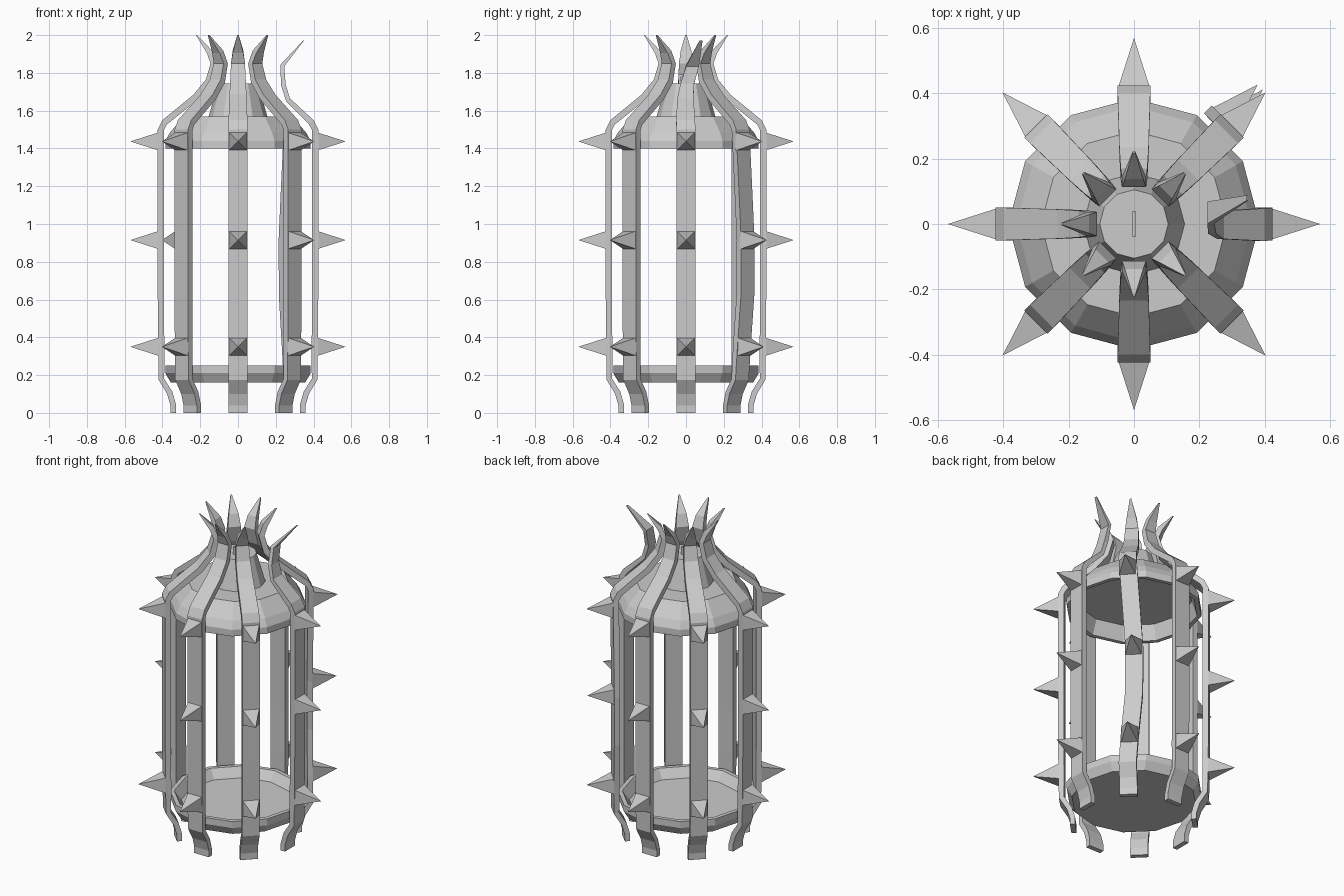
import bpy, bmesh
from math import sin, cos, pi, hypot, radians

if "Cube" in bpy.data.objects:
    bpy.data.objects.remove(bpy.data.objects["Cube"])


def finish(bm, name):
    bmesh.ops.recalc_face_normals(bm, faces=bm.faces)
    me = bpy.data.meshes.new(name)
    bm.to_mesh(me)
    bm.free()
    ob = bpy.data.objects.new(name, me)
    bpy.context.collection.objects.link(ob)
    return ob


def lathe(name, prof, n=12):
    """Turn a closed profile (ends on the axis) into an n-sided solid."""
    bm = bmesh.new()
    rings = []
    for r, z in prof:
        if r == 0:
            rings.append([bm.verts.new((0, 0, z))] * n)
        else:
            rings.append([bm.verts.new((r * cos(2 * pi * i / n), r * sin(2 * pi * i / n), z))
                          for i in range(n)])
    for a, b in zip(rings, rings[1:]):
        for i in range(n):
            j = (i + 1) % n
            vs = list(dict.fromkeys([a[i], a[j], b[j], b[i]]))
            bm.faces.new(vs)
    return finish(bm, name)


def bar(name, pts, angle):
    """Flat strip along outer points (radius, z, half width, thickness, sideways shift)."""
    bm = bmesh.new()
    rings = []
    for i, (r, z, w, t, s) in enumerate(pts):
        p, q = pts[max(i - 1, 0)], pts[min(i + 1, len(pts) - 1)]
        dr, dz = q[0] - p[0], q[1] - p[1]
        d = hypot(dr, dz)
        ri, zi = r - t * dz / d, z + t * dr / d
        if i in (0, len(pts) - 1):
            zi = z
        rings.append([bm.verts.new(c) for c in
                      ((r, s - w, z), (r, s + w, z), (ri, s + w, zi), (ri, s - w, zi))])
    for a, b in zip(rings, rings[1:]):
        for i in range(4):
            j = (i + 1) % 4
            bm.faces.new((a[i], a[j], b[j], b[i]))
    bm.faces.new(rings[0])
    bm.faces.new(rings[-1])
    ob = finish(bm, name)
    ob.rotation_euler.z = angle


def spike(name, z, angle, shift=0):
    """Four-sided pyramid pointing outward."""
    h = 0.048
    bm = bmesh.new()
    base = [bm.verts.new((0.42, shift + y * h, z + k * h))
            for y, k in ((-1, -1), (1, -1), (1, 1), (-1, 1))]
    tip = bm.verts.new((0.57, shift, z))
    bm.faces.new(base)
    for i in range(4):
        bm.faces.new((base[i], base[(i + 1) % 4], tip))
    finish(bm, name).rotation_euler.z = angle


# Floor dish and hollow roof with its cap
lathe("floor_dish", [(0, .16), (.355, .16), (.385, .21), (.385, .25),
                     (.36, .25), (.32, .195), (0, .195)])
lathe("roof", [(0, 1.50), (.33, 1.49), (.36, 1.40), (.385, 1.40), (.385, 1.44), (.36, 1.485),
               (.285, 1.57), (.155, 1.57), (.105, 1.745), (0, 1.745)])

# Small hanging loop on the cap
for nm, y, z, sy, sz in (("loop_left", -.033, 1.76, .012, .05), ("loop_right", .033, 1.76, .012, .05),
                         ("loop_top", 0, 1.785, .078, .012)):
    bm = bmesh.new()
    bmesh.ops.create_cube(bm, size=1)
    bmesh.ops.scale(bm, vec=(.012, sy, sz), verts=bm.verts)
    bmesh.ops.translate(bm, vec=(0, y, z), verts=bm.verts)
    finish(bm, nm)

# Bar sections: foot, shaft, plain crown, and the broken crown
foot = [(.358, 0, .05, .03, 0), (.358, .04, .05, .03, 0), (.375, .10, .05, .03, 0),
        (.42, .175, .05, .03, 0)]
shaft = [(.423, .35, 0), (.425, .62, 0), (.425, .915, 0), (.425, 1.2, 0)]
bent_shift = [.012, .036, .038, .02]
crown = [(.425, 1.5, .05, .033, 0), (.40, 1.55, .05, .033, 0), (.235, 1.685, .045, .035, 0),
         (.17, 1.765, .041, .035, 0), (.145, 1.85, .037, .032, 0), (.165, 1.905, .028, .03, 0),
         (.222, 2.0, .004, .006, 0)]
broken = [(.425, 1.5, .05, .033, 0), (.40, 1.55, .05, .033, -.002), (.275, 1.665, .043, .025, -.003),
          (.252, 1.74, .036, .025, .006), (.245, 1.835, .034, .022, .035),
          (.35, 1.972, .008, .006, .08)]

# Eight bars with their spikes
for k in range(8):
    ang = radians(45 * k)
    shifts = bent_shift if k == 1 else [0] * 4
    mid = [(r, z, .05, .033, s) for (r, z, _), s in zip(shaft, shifts)]
    bar(f"bar_{k}", foot + mid + (broken if k == 0 else crown), ang)
    for n, z in enumerate((.35, .915, 1.437)):
        if k == 5 and n == 1:      # this spike is missing
            continue
        spike(f"spike_{k}_{n}", z, ang, (.012, .034, 0)[n] if k == 1 else 0)
